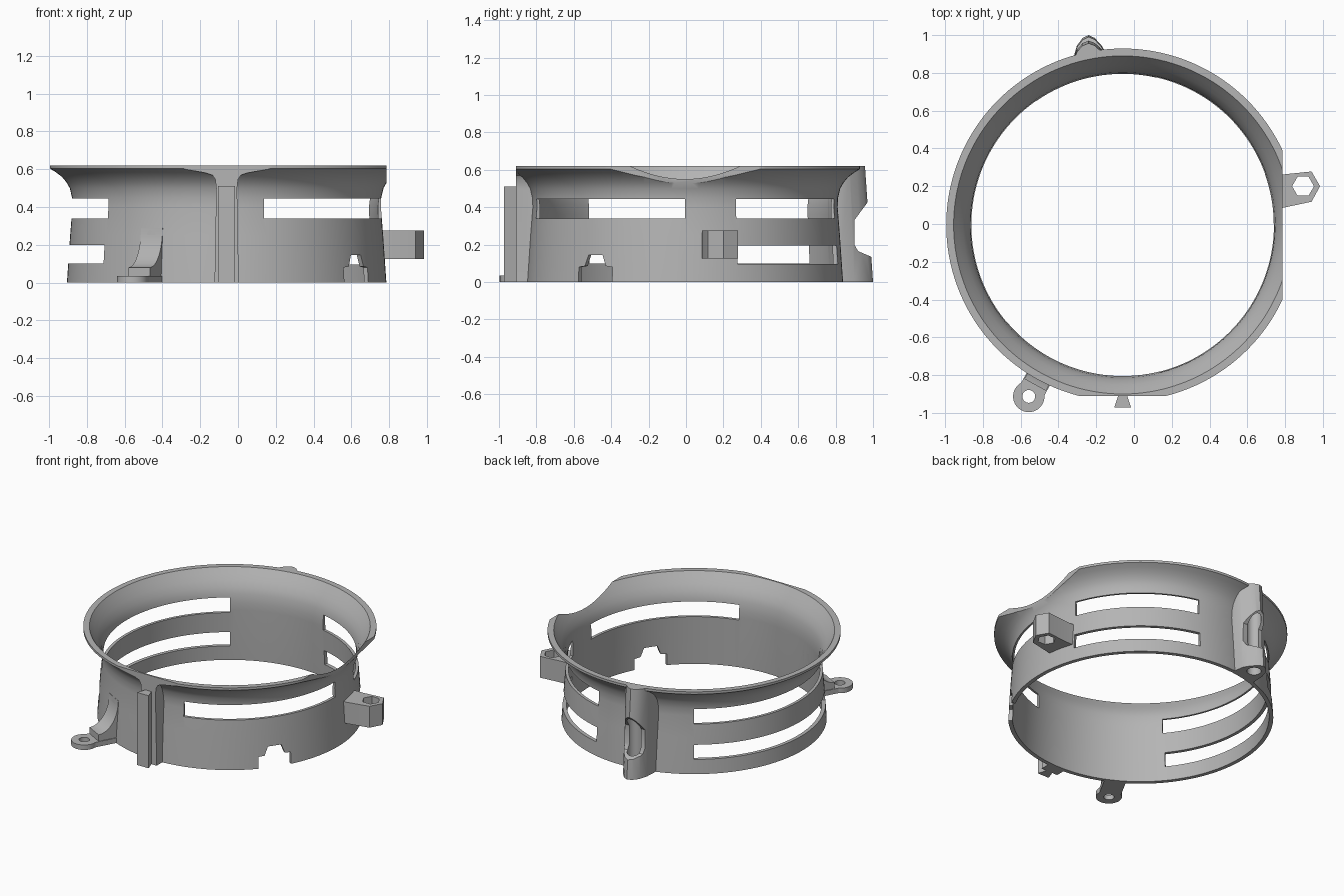
import bpy, bmesh, math
from mathutils import Matrix, Vector

if "Cube" in bpy.data.objects:
    bpy.data.objects.remove(bpy.data.objects["Cube"], do_unlink=True)

CX, CY = -0.06, -0.005
SEGMENTS = 144
AXIS = Matrix.Translation((CX, CY, 0))

grey = bpy.data.materials.new("plain grey")
grey.use_nodes = True
grey.diffuse_color = (0.46, 0.46, 0.46, 1)
grey.node_tree.nodes["Principled BSDF"].inputs["Base Color"].default_value = (0.46, 0.46, 0.46, 1)


def finish(name, bm, matrix=Matrix()):
    bmesh.ops.transform(bm, matrix=matrix, verts=bm.verts)
    bmesh.ops.recalc_face_normals(bm, faces=bm.faces)
    mesh = bpy.data.meshes.new(name)
    bm.to_mesh(mesh)
    bm.free()
    mesh.materials.append(grey)
    obj = bpy.data.objects.new(name, mesh)
    bpy.context.collection.objects.link(obj)
    return obj


def prism(name, points, low, high, matrix=Matrix()):
    bm = bmesh.new()
    face = bm.faces.new([bm.verts.new((x, y, low)) for x, y in points])
    top = bmesh.ops.extrude_face_region(bm, geom=[face])["geom"]
    bmesh.ops.translate(bm, vec=(0, 0, high - low),
                        verts=[g for g in top if isinstance(g, bmesh.types.BMVert)])
    return finish(name, bm, matrix)


def revolve(name, profile):
    bm = bmesh.new()
    verts = [bm.verts.new((r, 0, z)) for r, z in profile]
    edges = [bm.edges.new((v, verts[i - 1])) for i, v in enumerate(verts)]
    bmesh.ops.spin(bm, geom=verts + edges, cent=(0, 0, 0), axis=(0, 0, 1),
                   angle=math.tau, steps=SEGMENTS, use_duplicate=False)
    bmesh.ops.remove_doubles(bm, verts=bm.verts, dist=0.0001)
    return finish(name, bm, AXIS)


def circle(x, y, r, n):
    return [(x + r * math.cos(math.tau * i / n), y + r * math.sin(math.tau * i / n)) for i in range(n)]


def box(name, x0, x1, y0, y1, z0, z1):
    return prism(name, [(x0, y0), (x1, y0), (x1, y1), (x0, y1)], z0, z1)


def arc_block(start, end, low, high):
    steps = 40
    angles = [math.radians(start + (end - start) * i / steps) for i in range(steps + 1)]
    points = [(0.98 * math.cos(a), 0.98 * math.sin(a)) for a in angles]
    points += [(0.7 * math.cos(a), 0.7 * math.sin(a)) for a in reversed(angles)]
    return prism("slot_cutter", points, low, high, AXIS)


def cut(obj, cutter, keep=False):
    cutter.hide_render = True
    mod = obj.modifiers.new("cut", "BOOLEAN")
    mod.operation, mod.solver, mod.object = "DIFFERENCE", "EXACT", cutter
    bpy.context.view_layer.objects.active = obj
    bpy.ops.object.modifier_apply(modifier=mod.name)
    if not keep:
        bpy.data.objects.remove(cutter, do_unlink=True)


def radial_frame(degrees):
    # local x = tangent, local y = up, local z = outward
    a = math.radians(degrees)
    out, up = Vector((math.cos(a), math.sin(a), 0)), Vector((0, 0, 1))
    return AXIS @ Matrix((up.cross(out), up, out)).transposed().to_4x4()


# Flared ring: thin wall below, trumpet rim above
outer = [(0.845, 0), (0.828, 0.25), (0.816, 0.4), (0.818, 0.45), (0.83, 0.5),
         (0.847, 0.53), (0.872, 0.56), (0.905, 0.585), (0.934, 0.603), (0.934, 0.62)]
inner = [(0.895, 0.62), (0.87, 0.585), (0.845, 0.55), (0.822, 0.51),
         (0.808, 0.47), (0.80, 0.41), (0.80, 0.36), (0.818, 0)]
ring = revolve("flared_ring", outer + inner)
bore = revolve("bore_cutter", [(0.3, 0.8), (0.895, 0.8)] + inner + [(0.818, -0.1), (0.3, -0.1)])

# Flat sides trimmed off the rim
cut(ring, box("side_trim", 0.785, 1.2, -1.2, 1.2, -0.1, 1))
cut(ring, box("front_trim", -1.2, 1.2, -1.2, -0.91, -0.1, 1))

# Long slots in the wall
for start, end, low, high in [(-76, 0, 0.34, 0.445), (19.5, 77, 0.34, 0.445), (125, 220, 0.34, 0.445),
                              (19.5, 77, 0.095, 0.195), (125, 219, 0.1, 0.2)]:
    cut(ring, arc_block(start, end, low, high))

# Stepped notch in the bottom edge
half = [(0.11, -0.1), (0.11, 0.08), (0.068, 0.085), (0.045, 0.145)]
notch = half + [(-x, z) for x, z in reversed(half)]
cut(ring, prism("notch_cutter", notch, 0.6, 1, radial_frame(-35)))

# Front pillar, flaring into the rim, with a dovetail rail
half = [(0.064, 0), (0.055, 0.5), (0.06, 0.545), (0.075, 0.568), (0.11, 0.58), (0.22, 0.6)]
pillar = half + [(-x, z) for x, z in reversed(half)]
front_pillar = prism("front_pillar", pillar, 0.78, 0.905, radial_frame(-90))
cut(front_pillar, bore, True)
rail = prism("dovetail_rail", [(CX - 0.045, -0.972), (CX + 0.045, -0.972),
                               (CX + 0.022, -0.905), (CX - 0.022, -0.905)], 0, 0.51)

# Side lug with a six-sided hole
lug = prism("side_lug", [(0.70, 0.262), (0.785, 0.262), (0.94, 0.278), (0.985, 0.2),
                         (0.94, 0.118), (0.785, 0.085), (0.73, 0.085)], 0.125, 0.275)
cut(lug, prism("hex_cutter", circle(0.895, 0.2, 0.058, 6), 0, 0.4))
cut(lug, bore, True)

# Screw ear with a curved gusset up the wall
EAR_ANGLE, EAR_R = 241.3, 1.035
a = math.radians(EAR_ANGLE)
ex, ey = CX + EAR_R * math.cos(a), CY + EAR_R * math.sin(a)
ear = prism("screw_ear", circle(ex, ey, 0.083, 40), 0, 0.035)
ear_arm = prism("ear_arm", [(-0.07, 0), (0.07, 0), (0.07, 0.035), (-0.07, 0.035)],
                0.8, EAR_R - 0.045, radial_frame(EAR_ANGLE))
for part in (ear, ear_arm):
    cut(part, prism("screw_cutter", circle(ex, ey, 0.034, 24), -0.1, 0.2))
sweep = [(0.965 - 0.14 * math.sin(t), 0.29 - 0.21 * math.cos(t))
         for t in [math.pi / 2 * i / 10 for i in range(11)]]
gusset_frame = radial_frame(EAR_ANGLE) @ Matrix(((0, 0, 1, 0), (0, 1, 0, 0), (1, 0, 0, 0), (0, 0, 0, 1)))
gusset = prism("ear_gusset", [(0.8, 0), (0.965, 0)] + sweep + [(0.8, 0.29)], -0.065, 0.065, gusset_frame)
for part in (ear_arm, gusset):
    cut(part, bore, True)

# Rear post: leaning outline, vertical channel, open scoop in the middle
post = prism("rear_post", [(-0.325, 0.76), (-0.318, 0.89), (-0.302, 0.945), (-0.272, 0.985), (-0.24, 1.0),
                           (-0.208, 0.985), (-0.172, 0.945), (-0.145, 0.90), (-0.13, 0.76)], 0, 0.62)
for v in post.data.vertices:
    if v.co.z > 0.3:
        v.co.y = 0.76 + (v.co.y - 0.76) * 0.82
cut(post, bore, True)
cut(post, prism("channel_cutter", circle(-0.235, 0.91, 0.046, 24), -0.1, 0.5))
scoop_frame = Matrix(((0, 0, 1, 0), (1, 0, 0, 0), (0, 1, 0, 0), (0, 0, 0, 1)))
scoop = [(1.1, 0.09), (0.99, 0.135), (0.92, 0.165), (0.9, 0.2), (0.9, 0.33), (0.97, 0.425), (1.1, 0.56)]
cut(post, prism("scoop_cutter", scoop, -0.5, 0, scoop_frame))

bpy.data.objects.remove(bore, do_unlink=True)

# Smooth curved faces, keep hard edges
bpy.ops.object.select_all(action="DESELECT")
for part in (ring, front_pillar, rail, lug, ear, ear_arm, gusset, post):
    part.select_set(True)
bpy.context.view_layer.objects.active = ring
bpy.ops.object.shade_smooth_by_angle(angle=math.radians(30))
